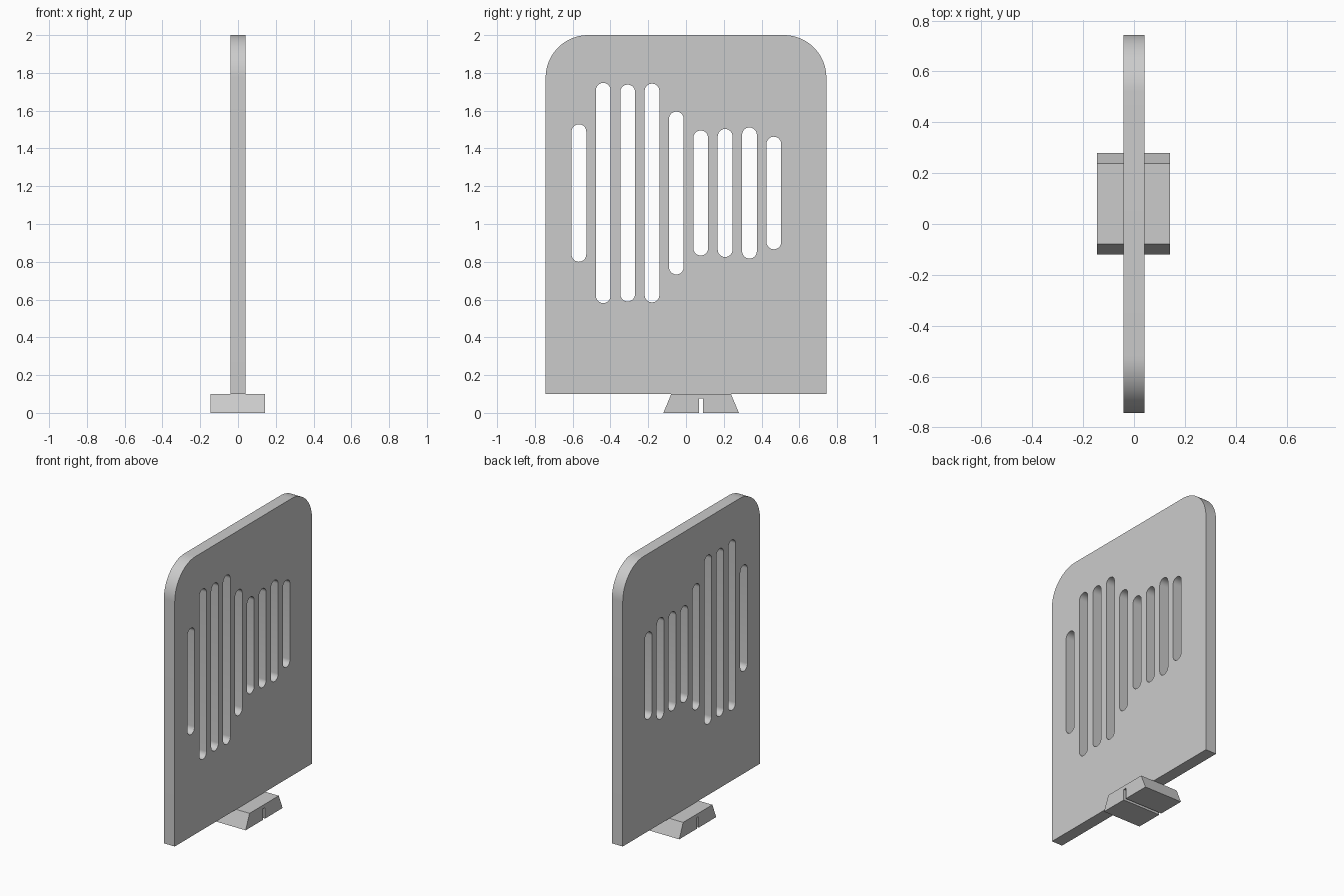
import bpy
import bmesh
from math import sin, cos, pi, radians
from mathutils import Matrix

cube = bpy.data.objects.get("Cube")
if cube:
    bpy.data.objects.remove(cube, do_unlink=True)

grey = bpy.data.materials.new("light grey")
grey.use_nodes = True
GREY = (0.6, 0.6, 0.6, 1)
grey.diffuse_color = GREY
grey.node_tree.nodes["Principled BSDF"].inputs["Base Color"].default_value = GREY


def arc(y, z, radius, start, sweep, steps):
    """Points on an arc in the y-z plane, angles in quarter turns."""
    angles = [(start + sweep * i / steps) * pi / 2 for i in range(steps + 1)]
    return [(y + radius * cos(a), z + radius * sin(a)) for a in angles]


def slab(name, outlines, x_min, x_max):
    """Extrude closed y-z outlines along x; inner outlines become holes."""
    curve = bpy.data.curves.new(name, "CURVE")
    curve.dimensions = "2D"
    curve.fill_mode = "BOTH"
    curve.extrude = (x_max - x_min) / 2
    for outline in outlines:
        spline = curve.splines.new("POLY")
        spline.points.add(len(outline) - 1)
        for point, (y, z) in zip(spline.points, outline):
            point.co = (y, z, 0, 1)
        spline.use_cyclic_u = True
    source = bpy.data.objects.new(name, curve)
    bpy.context.collection.objects.link(source)
    bpy.context.view_layer.update()
    mesh = bpy.data.meshes.new_from_object(source)
    bpy.data.objects.remove(source, do_unlink=True)

    # Stand the flat profile up: local x, y, z become y, z, x
    stand = Matrix(((0, 0, 1, (x_min + x_max) / 2),
                    (1, 0, 0, 0), (0, 1, 0, 0), (0, 0, 0, 1)))
    bm = bmesh.new()
    bm.from_mesh(mesh)
    bm.transform(stand)
    bmesh.ops.remove_doubles(bm, verts=bm.verts, dist=0.0001)
    bmesh.ops.dissolve_limit(bm, angle_limit=radians(0.5), verts=bm.verts, edges=bm.edges)
    bmesh.ops.recalc_face_normals(bm, faces=bm.faces)
    bm.to_mesh(mesh)
    bm.free()
    mesh.materials.clear()
    mesh.materials.append(grey)

    obj = bpy.data.objects.new(name, mesh)
    bpy.context.collection.objects.link(obj)
    bpy.ops.object.select_all(action="DESELECT")
    obj.select_set(True)
    bpy.context.view_layer.objects.active = obj
    bpy.ops.object.shade_smooth_by_angle(angle=radians(30))
    return obj


# Upright panel with rounded top corners
HALF, CORNER = 0.743, 0.225
panel = [(-HALF, 0.1), (HALF, 0.1)]
panel += arc(HALF - CORNER, 2 - CORNER, CORNER, 0, 1, 20)
panel += arc(CORNER - HALF, 2 - CORNER, CORNER, 1, 1, 20)

# Row of round-ended slots, all centred on one height
SLOT_Z, SLOT_R, PITCH = 1.164, 0.039, 0.129
half_lengths = [0.364, 0.583, 0.574, 0.579, 0.431, 0.331, 0.339, 0.347, 0.298]
slots = []
for i, half in enumerate(half_lengths):
    y, reach = -0.567 + i * PITCH, half - SLOT_R
    slots.append(arc(y, SLOT_Z + reach, SLOT_R, 0, 2, 14)
                 + arc(y, SLOT_Z - reach, SLOT_R, 2, 2, 14))

slab("slotted_panel", [panel] + slots, -0.041, 0.041)

# Tapered foot with a narrow groove cut up from below
foot = [(-0.12, 0), (0.07, 0), (0.07, 0.075), (0.09, 0.075),
        (0.09, 0), (0.28, 0), (0.238, 0.1), (-0.078, 0.1)]
slab("foot", [foot], -0.145, 0.142)
